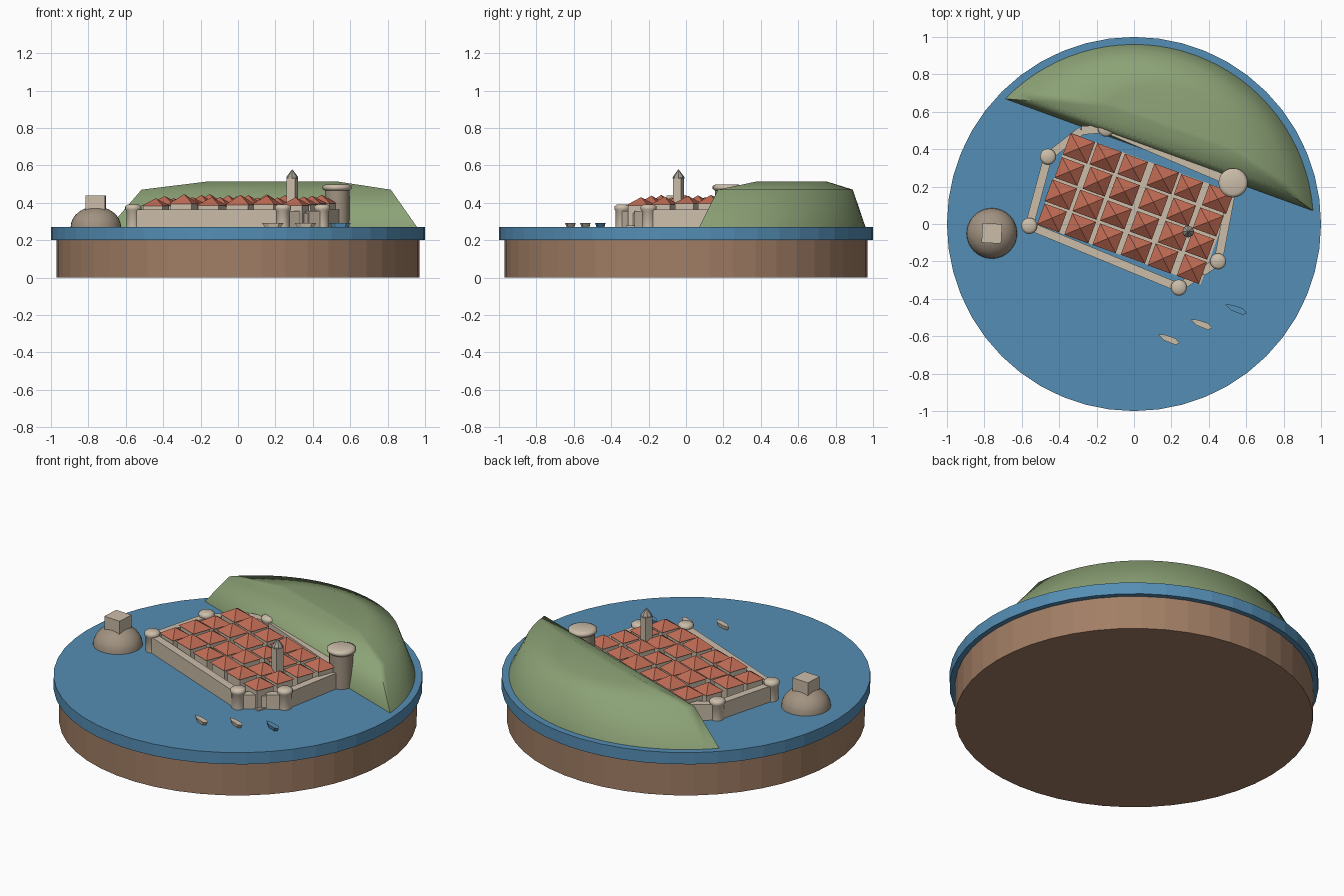
import bpy, math, random
from mathutils import Vector

if "Cube" in bpy.data.objects:
    bpy.data.objects.remove(bpy.data.objects["Cube"])
random.seed(4)
SEA = 0.27
TURN = math.radians(-20)


def material(name, rgb):
    m = bpy.data.materials.new(name)
    m.use_nodes = True
    color = (*rgb, 1)
    m.diffuse_color = color
    m.node_tree.nodes["Principled BSDF"].inputs["Base Color"].default_value = color
    return m


water_blue = material("water blue", (0.09, 0.27, 0.46))
earth_brown = material("earth brown", (0.36, 0.21, 0.13))
hill_green = material("hill green", (0.26, 0.36, 0.18))
pale_stone = material("pale stone", (0.60, 0.51, 0.40))
dark_stone = material("dark stone", (0.36, 0.29, 0.22))
roof_red = material("roof red", (0.53, 0.15, 0.09))
spire_grey = material("spire grey", (0.36, 0.33, 0.29))


def loft(name, rings, mat, smooth=None):
    """Skin a stack of equal-length closed rings and cap both ends."""
    n = len(rings[0])
    verts = [p for ring in rings for p in ring]
    faces = [list(range(n))[::-1], list(range(len(verts) - n, len(verts)))]
    for k in range(len(rings) - 1):
        for i in range(n):
            j = (i + 1) % n
            faces.append([k * n + i, k * n + j, (k + 1) * n + j, (k + 1) * n + i])
    mesh = bpy.data.meshes.new(name)
    mesh.from_pydata(verts, [], faces)
    mesh.materials.append(mat)
    ob = bpy.data.objects.new(name, mesh)
    bpy.context.collection.objects.link(ob)
    if smooth:
        bpy.ops.object.select_all(action='DESELECT')
        bpy.context.view_layer.objects.active = ob
        ob.select_set(True)
        bpy.ops.object.shade_smooth_by_angle(angle=math.radians(smooth))
    return ob


def turned(name, x, y, profile, mat, sides=24, smooth=None, spin=0.0):
    """Revolve a (radius, height) profile around an upright axis."""
    angles = [spin + math.tau * i / sides for i in range(sides)]
    rings = [[(x + r * math.cos(a), y + r * math.sin(a), z) for a in angles]
             for r, z in profile]
    return loft(name, rings, mat, smooth)


def block(name, x, y, w, d, z0, z1, mat, angle=TURN, top=1.0):
    """Box standing on z0; top below 1 tapers it."""
    c, s = math.cos(angle), math.sin(angle)
    corners = [(-w / 2, -d / 2), (w / 2, -d / 2), (w / 2, d / 2), (-w / 2, d / 2)]
    rings = [[(x + (a * c - b * s) * f, y + (a * s + b * c) * f, z) for a, b in corners]
             for z, f in ((z0, 1), (z1, top))]
    return loft(name, rings, mat)


def town(u, v):
    """Town grid coordinates to world."""
    c, s = math.cos(TURN), math.sin(TURN)
    return u * c - v * s, u * s + v * c


# Round base
turned("earth_base", 0, 0, [(0.97, 0), (0.97, 0.2)], earth_brown, 48)
turned("sea", 0, 0, [(1, 0.2), (1, SEA)], water_blue, 48)

# Hill: a circle segment shrinking in steps towards its crest
half = math.radians(65.8)
outline = [(0.96 * math.sin(half - 2 * half * i / 32), 0.96 * math.cos(half - 2 * half * i / 32))
           for i in range(33)]
levels = []
for z, f in ((SEA, 1), (0.47, 0.81), (0.515, 0.41)):
    levels.append([(*town(u * f, 0.64 + (v - 0.64) * f), z) for u, v in outline])
loft("hill", levels, hill_green, 89)

# Paved town ground
block("town_paving", *town(-0.02, 0.08), 0.93, 0.52, SEA, SEA + 0.008, pale_stone)

# Houses with pyramid roofs on a street grid
for column, u in enumerate((-0.42, -0.26, -0.105, 0.06, 0.215, 0.375)):
    for row in range(4):
        x, y = town(u + random.uniform(-0.006, 0.006), -0.12 + 0.133 * row)
        w, d = random.uniform(0.125, 0.142), random.uniform(0.115, 0.125)
        eave = random.uniform(0.38, 0.395)
        block(f"house_{column}_{row}", x, y, w * 0.88, d * 0.88, SEA, eave, pale_stone)
        block(f"roof_{column}_{row}", x, y, w, d, eave,
              eave + random.uniform(0.04, 0.055), roof_red, top=0.01)

# Bell tower
bx, by = 0.29, -0.04
block("bell_tower", bx, by, 0.046, 0.046, SEA, 0.535, pale_stone)
turned("bell_tower_spire", bx, by, [(0.032, 0.53), (0.03, 0.54), (0.001, 0.578)], spire_grey, 8)


# City walls
def wall(name, a, b, top=0.365, thick=0.045):
    a, b = Vector(a), Vector(b)
    mid, run = (a + b) / 2, b - a
    block(name, mid.x, mid.y, run.length, thick, SEA, top, pale_stone,
          math.atan2(run.y, run.x))


corners = {"west": (-0.56, -0.01), "south": (0.24, -0.34), "east": (0.45, -0.20),
           "great": (0.53, 0.22), "north": (-0.15, 0.51), "northwest": (-0.46, 0.36)}
wall("front_wall", corners["west"], corners["south"])
wall("right_wall", corners["east"], corners["great"])
wall("back_wall", corners["great"], corners["north"])
wall("back_left_wall", corners["north"], (-0.28, 0.5))
wall("corner_wall", (-0.28, 0.5), corners["northwest"])
wall("left_wall", corners["northwest"], corners["west"])

# Harbour gate between two wall stubs
s, e = Vector(corners["south"]), Vector(corners["east"])
wall("gate_wall_left", s, s.lerp(e, 0.4), 0.355)
wall("gate_wall_right", s.lerp(e, 0.6), e, 0.355)
wall("harbour_gate", s.lerp(e, 0.4), s.lerp(e, 0.6), 0.345, 0.03)

# Wall towers
for name, (x, y) in corners.items():
    if name != "great":
        turned(f"{name}_tower", x, y, [(0.036, SEA), (0.036, 0.355), (0.043, 0.365),
                                       (0.043, 0.38), (0.03, 0.39)], pale_stone, 20, 60)
gx, gy = corners["great"]
turned("great_tower", gx, gy, [(0.066, SEA), (0.066, 0.475)], dark_stone, 24, 40)
turned("great_tower_crown", gx, gy, [(0.066, 0.465), (0.078, 0.475), (0.078, 0.49),
                                     (0.06, 0.498)], pale_stone, 24, 70)

# Rocky islet with a fort
ix, iy = -0.76, -0.05
dome = [(0.135 * math.cos(t), SEA + 0.11 * math.sin(t))
        for t in (math.radians(a) for a in range(0, 90, 12))]
turned("islet_rock", ix, iy, dome, dark_stone, 32, 60)
block("islet_fort", ix, iy, 0.105, 0.105, 0.34, 0.44, pale_stone, math.radians(-3))

# Boats with pointed bows
hull = [(-0.062, 0.004), (-0.02, -0.015), (0.045, -0.017), (0.062, 0.0), (0.035, 0.016), (-0.025, 0.015)]
for name, x, y, mat in (("near_boat", 0.185, -0.615, pale_stone),
                        ("middle_boat", 0.36, -0.535, pale_stone),
                        ("far_boat", 0.545, -0.455, water_blue)):
    rings = []
    for z, f in ((SEA, 0.75), (SEA + 0.022, 1)):
        ring = [town(u * f, v * f) for u, v in hull]
        rings.append([(x + a, y + b, z) for a, b in ring])
    loft(name, rings, mat)
